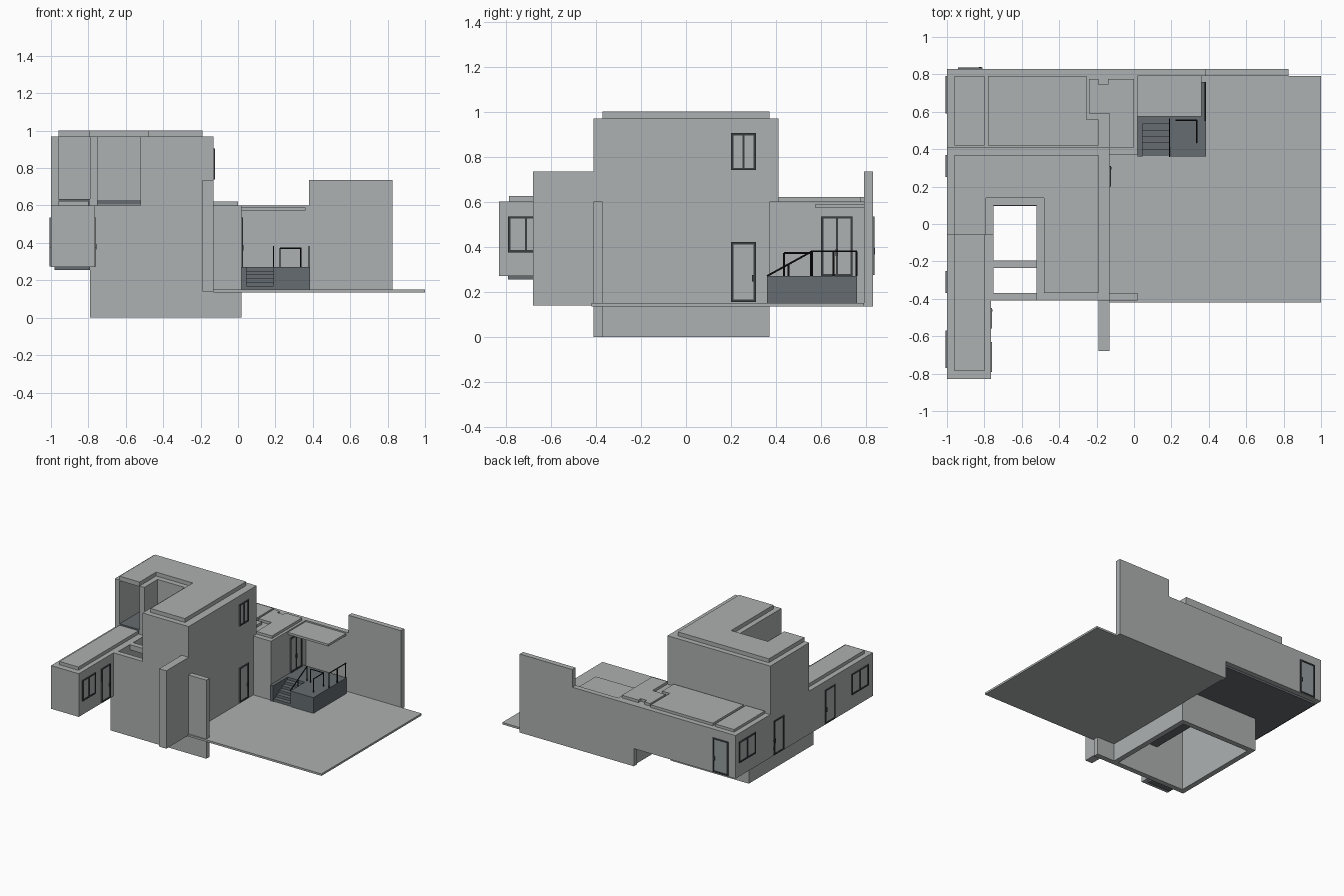
import bpy, bmesh, math
from mathutils import Vector


def material(name, color):
    m = bpy.data.materials.new(name)
    m.diffuse_color = (*color, 1)
    return m


WALL = material("plaster grey", (0.42, 0.44, 0.44))
DARK = material("dark stone", (0.13, 0.15, 0.16))
FRAME = material("charcoal frame", (0.045, 0.05, 0.055))
RAIL = material("black metal", (0.012, 0.012, 0.012))
GLASS = material("grey glass", (0.30, 0.34, 0.35))


def finish(name, bm, mat):
    bmesh.ops.recalc_face_normals(bm, faces=bm.faces)
    me = bpy.data.meshes.new(name)
    bm.to_mesh(me)
    bm.free()
    me.materials.append(mat)
    ob = bpy.data.objects.new(name, me)
    bpy.context.collection.objects.link(ob)
    return ob


def boxes(name, mat, *spans):
    """Each span is (x0, x1, y0, y1, z0, z1)."""
    bm = bmesh.new()
    for x0, x1, y0, y1, z0, z1 in spans:
        r = bmesh.ops.create_cube(bm, size=1)
        for v in r["verts"]:
            v.co = Vector((x1 if v.co.x > 0 else x0,
                           y1 if v.co.y > 0 else y0,
                           z1 if v.co.z > 0 else z0))
    return finish(name, bm, mat)


def prism(name, mat, outline, z0, z1):
    bm = bmesh.new()
    f = bm.faces.new([bm.verts.new((x, y, z0)) for x, y in outline])
    r = bmesh.ops.extrude_face_region(bm, geom=[f])
    for v in r["geom"]:
        if isinstance(v, bmesh.types.BMVert):
            v.co.z = z1
    return finish(name, bm, mat)


def bars(name, segments, r=0.004):
    bm = bmesh.new()
    for a, b in segments:
        a, b = Vector(a), Vector(b)
        d = b - a
        m = d.to_track_quat("Z", "Y").to_matrix().to_4x4()
        m.translation = (a + b) / 2
        bmesh.ops.create_cone(bm, cap_ends=True, segments=6, radius1=r, radius2=r,
                              depth=d.length, matrix=m)
    return finish(name, bm, RAIL)


def opening(name, axis, pos, out, a0, a1, z0, z1, leaves=1, door=False):
    """Framed pane on a wall; axis is the wall normal, out its sign."""
    def plate(u0, u1, w0, w1, t):
        p = sorted((pos - 0.002 * out, pos + t * out))
        return (*p, u0, u1, w0, w1) if axis == "x" else (u0, u1, *p, w0, w1)
    f = 0.01
    boxes(name + "_glass", GLASS if door and leaves == 1 and axis == "y" else WALL,
          plate(a0, a1, z0, z1, 0.002))
    parts = [plate(a0, a0 + f, z0, z1, 0.007), plate(a1 - f, a1, z0, z1, 0.007),
             plate(a0, a1, z1 - f, z1, 0.007), plate(a0, a1, z0, z0 + f, 0.007)]
    if leaves == 2:
        mid = (a0 + a1) / 2
        parts.append(plate(mid - 0.004, mid + 0.004, z0, z1, 0.007))
    if door:
        h = a1 - 0.018 if leaves == 1 else (a0 + a1) / 2 - 0.006
        parts.append(plate(h, h + 0.012, z0 + 0.09, z0 + 0.12, 0.009))
    boxes(name + "_frame", FRAME, *parts)


# Hollow foundation, open underneath
boxes("foundation_walls", WALL,
      (-0.79, -0.75, -0.37, 0.37, 0, 0.27), (-0.17, -0.13, -0.37, 0.37, 0, 0.27),
      (-0.75, -0.17, 0.33, 0.37, 0, 0.27), (-0.79, 0.02, -0.41, -0.37, 0, 0.60))
boxes("floor_slabs", DARK,
      (-0.52, -0.17, -0.37, 0.33, 0.255, 0.27), (-0.75, -0.52, 0.10, 0.33, 0.255, 0.27),
      (-0.98, -0.79, -0.79, 0.79, 0.255, 0.27), (-0.79, -0.14, 0.37, 0.79, 0.255, 0.27))

# Tall block around the open courtyard
boxes("tall_wing", WALL, (-0.52, -0.13, -0.41, 0.41, 0.27, 0.97))
boxes("tall_back", WALL, (-0.75, -0.52, 0.10, 0.41, 0.27, 0.97))
boxes("loggia_walls", WALL,
      (-1, -0.96, -0.06, 0.41, 0.60, 0.97), (-0.79, -0.75, -0.06, 0.41, 0.60, 0.97),
      (-0.96, -0.79, 0.37, 0.41, 0.60, 0.97))
boxes("loggia_floor", DARK, (-0.96, -0.79, -0.058, 0.37, 0.60, 0.635))
boxes("courtyard_sill", DARK, (-0.75, -0.52, 0.095, 0.10, 0.605, 0.63))
prism("tall_roof", WALL,
      [(-0.96, 0.37), (-0.19, 0.37), (-0.19, -0.37), (-0.48, -0.37),
       (-0.48, 0.14), (-0.79, 0.14), (-0.79, -0.06), (-0.96, -0.06)], 0.965, 1.0)
boxes("courtyard_beam", WALL, (-0.75, -0.52, -0.235, -0.195, 0.56, 0.60))

# Low side wing
boxes("side_wing", WALL, (-1, -0.765, -0.83, -0.41, 0.27, 0.60),
      (-1, -0.75, -0.41, 0.41, 0.27, 0.60))
boxes("side_wing_roof", WALL, (-0.96, -0.80, -0.785, -0.06, 0.60, 0.625))

# Rear building, its roof panels and the long garden wall
boxes("rear_building", WALL, (-1, -0.13, 0.41, 0.79, 0.27, 0.60),
      (-0.13, 0.02, 0.37, 0.79, 0.135, 0.60))
boxes("rear_roof_left", WALL, (-0.96, -0.80, 0.42, 0.79, 0.60, 0.62))
prism("rear_roof_middle", WALL,
      [(-0.78, 0.42), (-0.19, 0.42), (-0.19, 0.56), (-0.255, 0.56),
       (-0.255, 0.79), (-0.78, 0.79)], 0.60, 0.62)
prism("rear_roof_right", WALL,
      [(-0.24, 0.59), (-0.13, 0.59), (-0.13, 0.41), (0, 0.41), (0, 0.775),
       (-0.14, 0.775), (-0.14, 0.745), (-0.19, 0.745), (-0.19, 0.775), (-0.24, 0.775)],
      0.60, 0.62)
boxes("rear_wall", WALL, (-1, -0.14, 0.79, 0.83, 0.27, 0.60),
      (-0.14, 0.38, 0.79, 0.83, 0.135, 0.60), (0.38, 0.825, 0.79, 0.83, 0.135, 0.735))

# Front fin wall, terrace and canopy
boxes("fin_wall", WALL, (-0.19, -0.13, -0.68, -0.41, 0.14, 0.735))
boxes("terrace", WALL, (-0.13, 1.0, -0.42, 0.79, 0.135, 0.15))
boxes("canopy", WALL, (0.02, 0.36, 0.575, 0.79, 0.573, 0.59))

# Porch with steps rising towards the back
n = 6
steps = [(0.045, 0.19, 0.365 + i * 0.034, 0.58, 0.15 + i * 0.02, 0.15 + (i + 1) * 0.02)
         for i in range(n)]
boxes("porch", DARK, (0.19, 0.385, 0.36, 0.76, 0.15, 0.27),
      (0.02, 0.19, 0.57, 0.76, 0.15, 0.27), (0.02, 0.045, 0.36, 0.57, 0.15, 0.27))
boxes("porch_steps", DARK, *steps)

# Railings
bars("stair_rail", [((0.19, 0.36, 0.27), (0.19, 0.56, 0.38)),
                    ((0.19, 0.56, 0.27), (0.19, 0.56, 0.38)),
                    ((0.19, 0.455, 0.27), (0.19, 0.455, 0.322))])
bars("porch_rail", [((0.38, 0.555, 0.38), (0.38, 0.76, 0.38))] +
     [((0.38, y, 0.27), (0.38, y, 0.38)) for y in (0.555, 0.655, 0.757)])
bars("inner_rail", [((0.225, 0.555, 0.372), (0.335, 0.555, 0.372)),
                    ((0.335, 0.555, 0.372), (0.335, 0.435, 0.372))] +
     [((x, y, 0.27), (x, y, 0.372)) for x, y in
      ((0.225, 0.555), (0.335, 0.555), (0.335, 0.435))])

# Doors and windows
opening("terrace_door", "x", -0.13, 1, 0.20, 0.31, 0.155, 0.42, 1, True)
opening("upper_window", "x", -0.13, 1, 0.20, 0.31, 0.74, 0.905, 2)
opening("porch_door", "x", 0.02, 1, 0.60, 0.74, 0.27, 0.535, 2, True)
opening("wing_inner_window", "x", -0.765, 1, -0.79, -0.63, 0.375, 0.535, 2)
opening("wing_inner_door", "x", -0.765, 1, -0.56, -0.45, 0.275, 0.535, 1, True)
opening("rear_window", "x", -1, -1, 0.59, 0.79, 0.375, 0.535, 2)
opening("side_door_rear", "x", -1, -1, 0.25, 0.37, 0.275, 0.535, 1, True)
opening("side_door_front", "x", -1, -1, -0.37, -0.25, 0.275, 0.535, 1, True)
opening("wing_outer_window", "x", -1, -1, -0.77, -0.57, 0.375, 0.535, 2)
opening("back_door", "y", 0.83, 1, -0.94, -0.81, 0.275, 0.535, 1, True)
